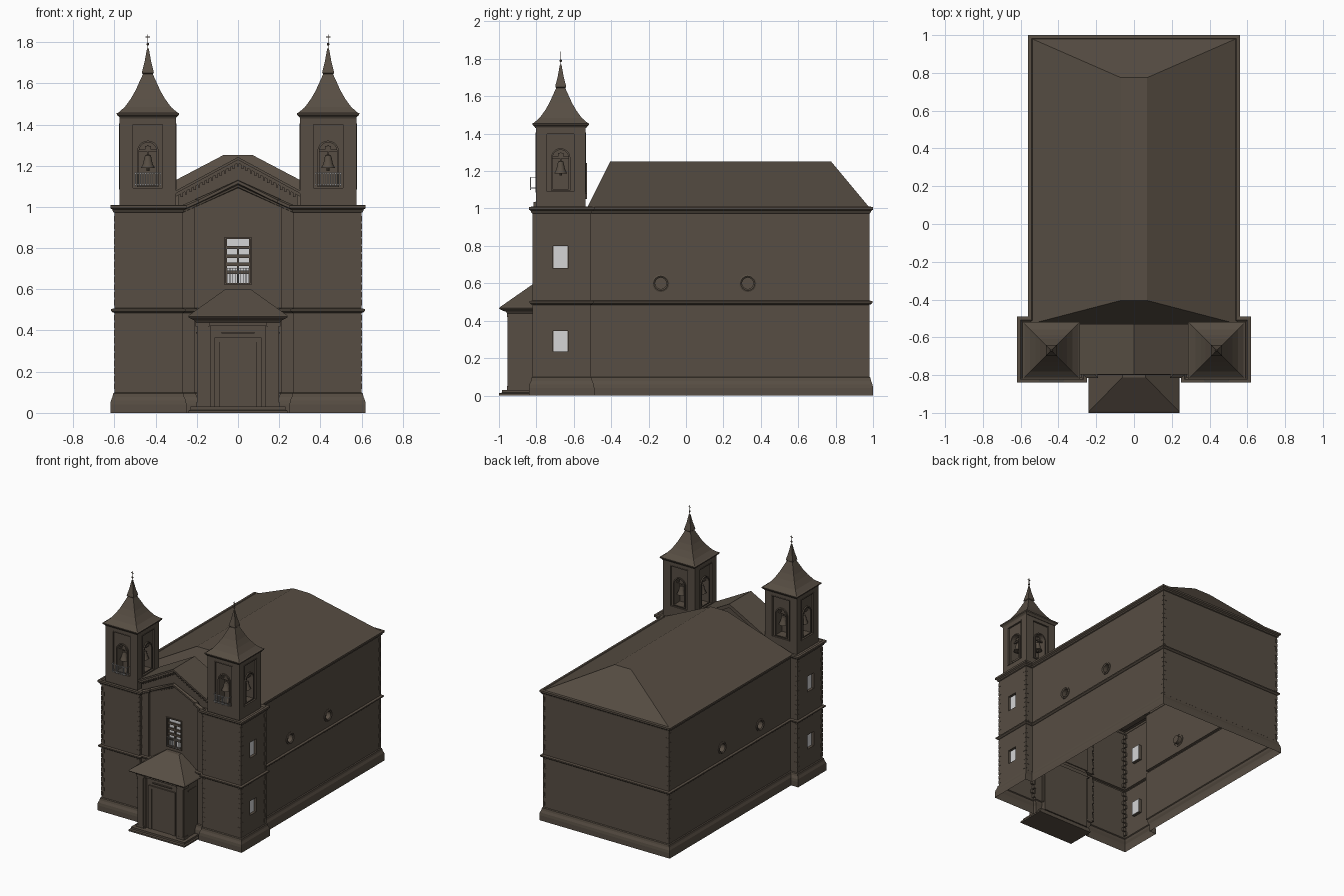
import bpy, bmesh, math
from mathutils import Matrix, Vector

if "Cube" in bpy.data.objects:
    bpy.data.objects.remove(bpy.data.objects["Cube"])


def material(name, rgb):
    m = bpy.data.materials.new(name)
    m.diffuse_color = (*rgb, 1)
    m.use_nodes = True
    m.node_tree.nodes["Principled BSDF"].inputs["Base Color"].default_value = m.diffuse_color
    return m


STONE = material("brown_stone", (0.095, 0.075, 0.056))
PALE = material("pale_grey", (0.66, 0.66, 0.67))
I = Matrix()


def loft(bm, rings, M=I, cap0=True, cap1=True):
    vs = [[bm.verts.new(M @ Vector(p)) for p in r] for r in rings]
    n = len(vs[0])
    for a, b in zip(vs, vs[1:]):
        for i in range(n):
            bm.faces.new((a[i], a[(i + 1) % n], b[(i + 1) % n], b[i]))
    if cap0:
        bm.faces.new(vs[0][::-1])
    if cap1:
        bm.faces.new(vs[-1])


def rect(x0, x1, y0, y1, z):
    return [(x0, y0, z), (x1, y0, z), (x1, y1, z), (x0, y1, z)]


def box(bm, x0, x1, y0, y1, z0, z1, M=I):
    loft(bm, [rect(x0, x1, y0, y1, z0), rect(x0, x1, y0, y1, z1)], M)


def prism(bm, pts, y0, y1, M=I):
    loft(bm, [[(x, y0, z) for x, z in pts], [(x, y1, z) for x, z in pts]], M)


def circle(r, z, n=16):
    return [(r * math.cos(2 * math.pi * i / n), r * math.sin(2 * math.pi * i / n), z) for i in range(n)]


def arch(hw, z0, zs, n=10):
    return [(-hw, z0), (hw, z0)] + [(hw * math.cos(math.pi * i / n), zs + hw * math.sin(math.pi * i / n)) for i in range(n + 1)]


def finish(name, bm, mat=STONE, smooth=False):
    bmesh.ops.recalc_face_normals(bm, faces=bm.faces)
    me = bpy.data.meshes.new(name)
    bm.to_mesh(me)
    bm.free()
    ob = bpy.data.objects.new(name, me)
    bpy.context.collection.objects.link(ob)
    me.materials.append(mat)
    if smooth:
        bpy.ops.object.select_all(action='DESELECT')
        ob.select_set(True)
        bpy.context.view_layer.objects.active = ob
        bpy.ops.object.shade_smooth_by_angle(angle=math.radians(40))
    return ob


def cut(ob, cutter_bm):
    # boolean the pockets out and keep only the result
    c = finish("cutter", cutter_bm)
    c.hide_render = True
    m = ob.modifiers.new("cut", 'BOOLEAN')
    m.operation, m.solver, m.object = 'DIFFERENCE', 'EXACT', c
    me = bpy.data.meshes.new_from_object(ob.evaluated_get(bpy.context.evaluated_depsgraph_get()))
    ob.modifiers.clear()
    ob.data = me
    bpy.data.objects.remove(c)


# --- Main walls: footprint lofted through plinth, string course and cornice
half = [(.21, -.78), (.21, -.795), (.27, -.795), (.27, -.82), (.6, -.82), (.6, -.51), (.54, -.51), (.54, .98)]
foot = [(0, -.78)] + half + [(-x, y) for x, y in half[::-1]]


def footprint(off, z, rise=0):
    out = []
    for i, (x, y) in enumerate(foot):
        p, q = Vector(foot[i - 1]), Vector(foot[(i + 1) % len(foot)])
        c = Vector((x, y))
        d1, d2 = (c - p).normalized(), (q - c).normalized()
        n = Vector((d1.y, -d1.x))
        if d1.dot(d2) < .9:
            n += Vector((d2.y, -d2.x))
        up = rise * max(0, 1 - abs(x) / .27) if y < -.7 else 0
        out.append((x + n.x * off, y + n.y * off, z + up))
    return out


bm = bmesh.new()
loft(bm, [footprint(*a) for a in (
    (.02, 0), (.02, .04), (.017, .06), (.009, .078), (.006, .095), (0, .1),
    (0, .485), (.008, .488), (.016, .495), (.016, .504), (0, .508),
    (0, .972, .12), (.007, .976, .12), (.009, .986, .12), (.02, .994, .12), (.02, 1.008, .12), (.002, 1.01, .12),
    (-.008, 1.0))])
walls = finish("walls", bm)

cb, gl, fr = bmesh.new(), bmesh.new(), bmesh.new()
# Side windows and round windows
for s in (1, -1):
    for z0, z1 in ((.235, .345), (.68, .8)):
        box(cb, s * .578, s * .62, -.71, -.632, z0, z1)
        box(gl, s * .574, s * .581, -.709, -.633, z0 + .001, z1 - .001)
    for y in (-.135, .33):
        M = Matrix.Translation((s * .54, y, .6)) @ Matrix.Rotation(s * math.pi / 2, 4, 'Y')
        loft(cb, [circle(.03, -.03, 24), circle(.03, .03, 24)], M)
        loft(fr, [circle(r, h, 24) for r, h in ((.046, -.004), (.046, .006), (.038, .01), (.03, .004), (.03, -.004))], M, False, False)
# Facade window with glazing bars
box(cb, -.06, .06, -.85, -.76, .63, .845)
box(gl, -.059, .059, -.763, -.757, .631, .844)
for s in (1, -1):
    box(fr, s * .059, s * .067, -.788, -.765, .623, .852)
    box(fr, s * .053, s * .06, -.775, -.762, .63, .845)
for z in (.623, .845):
    box(fr, -.067, .067, -.788, -.765, z, z + .007)
for z in (.675, .713, .752, .795):
    box(fr, -.057, .057, -.775, -.762, z, z + .016)
box(fr, -.006, .006, -.775, -.762, .63, .8)
cut(walls, cb)
finish("window_glass", gl, PALE)
finish("window_frames", fr)
bm = bmesh.new()
bm.from_mesh(walls.data)   # leave the building open underneath
bmesh.ops.delete(bm, geom=[f for f in bm.faces if all(v.co.z < .001 for v in f.verts)], context='FACES')
bm.to_mesh(walls.data)
bm.free()

# Corner quoins
bm = bmesh.new()
for s in (1, -1):
    for cx, cy, dx, dy in ((.6, -.82, -1, 1), (.27, -.82, 1, 1), (.6, -.51, -1, -1), (.54, .98, -1, -1)):
        for k in range(23):
            z = .115 + k * .037
            if .45 < z < .51:
                continue
            lx, ly = (.026, .014) if k % 2 else (.014, .026)
            box(bm, s * (cx - dx * .002), s * (cx + dx * lx), cy - dy * .002, cy + dy * ly, z, z + .028)
finish("quoins", bm)

# --- Hipped main roof
bm = bmesh.new()
loft(bm, [rect(-.55, .55, -.53, .985, 1.0), rect(-.07, .07, -.405, .775, 1.252)])
finish("main_roof", bm)

# --- Gable behind the raking cornice
bm = bmesh.new()
prism(bm, [(-.29, .99), (.29, .99), (.29, 1.06), (0, 1.217), (-.29, 1.06)], -.768, -.54)
finish("gable_wall", bm)
bm = bmesh.new()
for g, t, y in ((0, .014, -.797), (.013, .016, -.785)):
    prism(bm, [(0, 1.242 - g), (.3, 1.08 - g), (.3, 1.08 - g - t), (0, 1.242 - g - t), (-.3, 1.08 - g - t), (-.3, 1.08 - g)], y, -.53)
for k in range(-13, 14):
    x = k * .021
    z = 1.208 - abs(x) * .54
    box(bm, x - .005, x + .005, -.78, -.765, z - .012, z + .008)
finish("gable_roof", bm)

# --- Entrance porch
bm = bmesh.new()
loft(bm, [rect(-a, a, -b, -.78, z) for a, b, z in ((.24, 1.0, 0), (.24, 1.0, .012), (.23, .985, .015), (.23, .985, .03))])
finish("porch_step", bm)
bm = bmesh.new()
box(bm, -.2, .2, -.95, -.77, .028, .445)
porch = finish("porch_walls", bm)
cb = bmesh.new()
box(cb, -.133, .133, -1.1, -.925, .03, .425)
cut(porch, cb)
bm = bmesh.new()
for s in (1, -1):
    box(bm, s * .14, s * .205, -.956, -.905, .03, .05)
    box(bm, s * .146, s * .196, -.955, -.94, .05, .42)
    box(bm, s * .138, s * .207, -.958, -.905, .42, .438)
    box(bm, s * .09, s * .115, -.935, -.92, .03, .365)
    box(bm, s * .195, s * .203, -.9, -.80, .385, .392)
box(bm, -.115, .115, -.935, -.92, .342, .365)
box(bm, -.08, .08, -.935, -.92, .385, .392)
finish("porch_pilasters", bm)
bm = bmesh.new()
box(bm, -.088, .088, -.929, -.92, .03, .342)
finish("door", bm)
bm = bmesh.new()
loft(bm, [rect(-a, a, -b, -c, z) for a, b, c, z in (
    (.205, .955, .77, .438), (.212, .963, .77, .448), (.218, .975, .77, .452), (.238, .996, .79, .462),
    (.242, 1.0, .79, .468), (.236, .99, .79, .476), (.062, .812, .77, .6))])
finish("porch_roof", bm)

# --- Bell towers
for s, side in ((1, "right"), (-1, "left")):
    C = Matrix.Translation((s * .4375, -.67, 0))
    bm = bmesh.new()
    box(bm, -.137, .137, -.132, .132, .995, 1.445, C)
    tower = finish(side + "_belfry", bm)
    pan, nic, trim, bell = (bmesh.new() for _ in range(4))
    for k in range(4):
        w = .132 if k % 2 == 0 else .137
        M = C @ Matrix.Rotation(k * math.pi / 2, 4, 'Z') @ Matrix.Translation((0, -w, 0))
        # sunk panel, arched niche and mouldings
        box(pan, -.073, .073, -.05, .012, 1.09, 1.4, M)
        prism(nic, arch(.043, 1.105, 1.27), -.05, .075, M)
        for a in ((.052, 1.097, 1.27, .043, 1.105, 1.27, 0, .014),):
            o, i = arch(*a[:3]), arch(*a[3:6])
            loft(trim, [[(x, y, z) for x, z in p] for p, y in ((o, .014), (o, .003), (i, .003), (i, .014))], M, False, False)
        o = [(-.078, 1.085), (.078, 1.085), (.078, 1.405), (-.078, 1.405)]
        i = [(-.072, 1.091), (.072, 1.091), (.072, 1.399), (-.072, 1.399)]
        loft(trim, [[(x, y, z) for x, z in p] for p, y in ((o, .001), (o, -.003), (i, -.003), (i, .001))], M, False, False)
        # bell with its yoke
        B = M @ Matrix.Translation((0, .034, 0))
        loft(bell, [circle(r, z) for r, z in ((.033, 1.188), (.031, 1.195), (.023, 1.21), (.018, 1.235), (.014, 1.25), (.004, 1.255))], B)
        loft(bell, [circle(.007, z, 8) for z in (1.175, 1.188)], B)
        box(bell, -.004, .004, -.004, .004, 1.25, 1.3, B)
        box(bell, -.043, .043, -.005, .005, 1.268, 1.278, B)
        box(bell, -.014, .014, -.007, .007, 1.278, 1.296, B)
    cut(tower, pan)
    cut(tower, nic)
    finish(side + "_belfry_trim", trim)
    finish(side + "_bells", bell, STONE, True)
    # balcony railing
    bm = bmesh.new()
    for y in (-.161,):
        for z in (1.108, 1.163):
            box(bm, -.064, .064, y - .0015, y + .0015, z, z + .003, C)
        for k in range(11):
            x = -.06 + k * .012
            box(bm, x - .0018, x + .0018, y - .0018, y + .0018, 1.1, 1.168, C)
    for e in (-.063, .063):
        for z in (1.108, 1.163):
            box(bm, e - .0015, e + .0015, -.161, -.13, z, z + .003, C)
    finish(side + "_balcony_rail", bm, PALE)
    # curved spire with finial and cross
    bm = bmesh.new()
    loft(bm, [rect(-h, h, -h, h, z) for h, z in (
        (.136, 1.43), (.14, 1.437), (.15, 1.446), (.152, 1.455), (.143, 1.458), (.112, 1.485), (.083, 1.525), (.06, 1.565),
        (.042, 1.605), (.026, 1.64), (.024, 1.645), (.029, 1.65), (.027, 1.662), (.016, 1.705), (.004, 1.77))], C)
    box(bm, -.0015, .0015, -.0015, .0015, 1.76, 1.838, C)
    box(bm, -.011, .011, -.0015, .0015, 1.823, 1.827, C)
    bmesh.ops.create_icosphere(bm, subdivisions=2, radius=.007, matrix=C @ Matrix.Translation((0, 0, 1.79)))
    finish(side + "_spire", bm)

# --- Railing of the facade window
bm = bmesh.new()
for k in range(9):
    x = -.052 + k * .013
    box(bm, x - .0015, x + .0015, -.79, -.787, .63, .7)
box(bm, -.055, .055, -.79, -.787, .7, .703)
finish("window_rail", bm, PALE)
